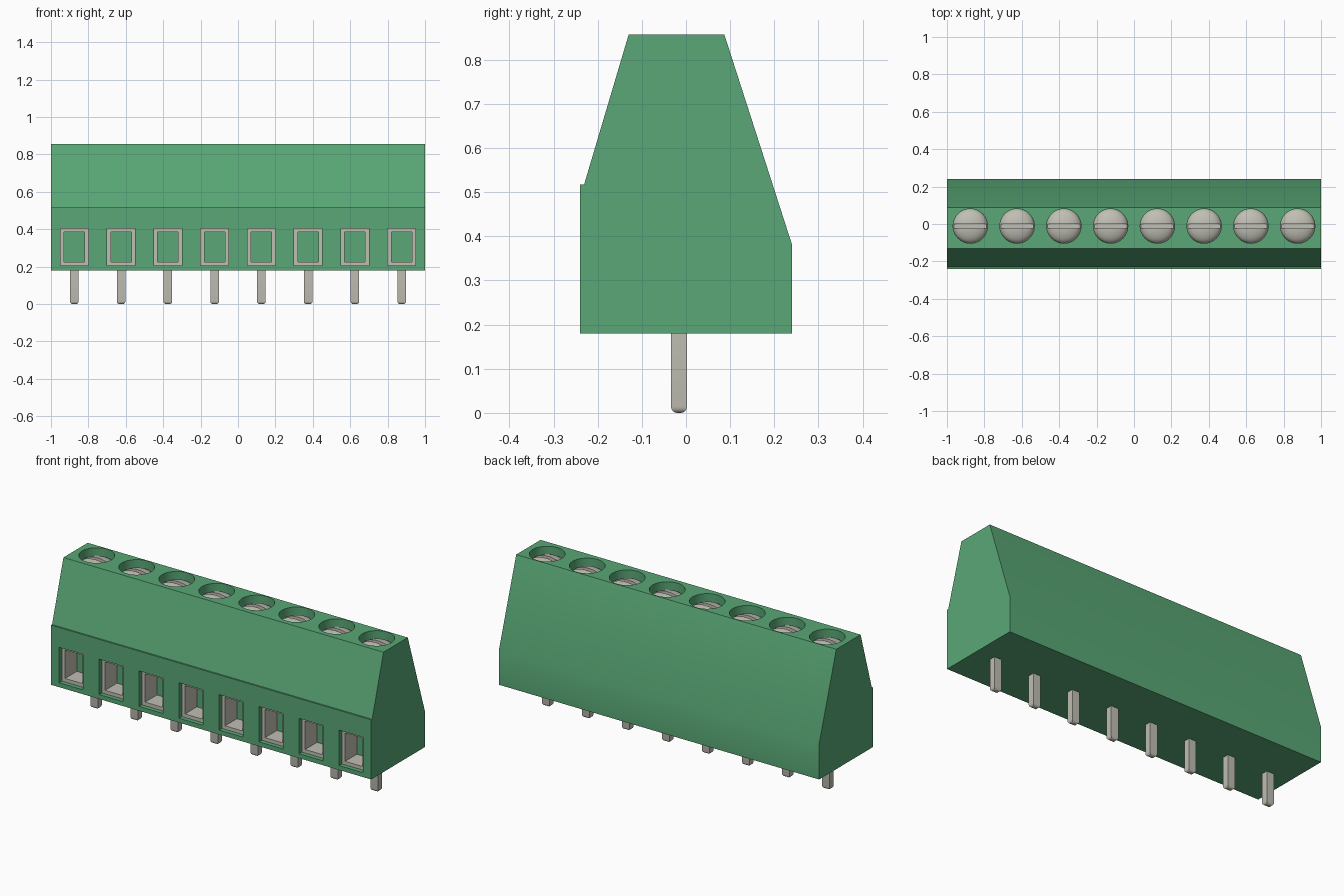
import bpy
import bmesh
import math
from mathutils import Matrix

if "Cube" in bpy.data.objects:
    bpy.data.objects.remove(bpy.data.objects["Cube"], do_unlink=True)

COUNT, PITCH = 8, 0.25
CENTRES = [(i - (COUNT - 1) / 2) * PITCH for i in range(COUNT)]
SCREW_Y, SCREW_R = -0.011, 0.092


def material(name, colour):
    m = bpy.data.materials.new(name)
    m.use_nodes = True
    m.diffuse_color = colour
    m.node_tree.nodes["Principled BSDF"].inputs["Base Color"].default_value = colour
    return m


GREEN = material("green plastic", (0.10, 0.39, 0.18, 1))
METAL = material("pale metal", (0.53, 0.52, 0.455, 1))


def finish(bm, name, mat):
    bmesh.ops.recalc_face_normals(bm, faces=bm.faces)
    mesh = bpy.data.meshes.new(name)
    bm.to_mesh(mesh)
    bm.free()
    mesh.materials.append(mat)
    obj = bpy.data.objects.new(name, mesh)
    bpy.context.collection.objects.link(obj)
    return obj


def add_box(bm, lo, hi):
    size = [b - a for a, b in zip(lo, hi)]
    mid = [(a + b) / 2 for a, b in zip(lo, hi)]
    mat = Matrix.Translation(mid) @ Matrix.Diagonal((*size, 1))
    return bmesh.ops.create_cube(bm, size=1, matrix=mat)["verts"]


def activate(obj):
    bpy.ops.object.select_all(action="DESELECT")
    obj.select_set(True)
    bpy.context.view_layer.objects.active = obj


def cut(obj, cutter):
    cutter.hide_render = True
    mod = obj.modifiers.new("cut", "BOOLEAN")
    mod.operation, mod.solver, mod.object = "DIFFERENCE", "EXACT", cutter
    activate(obj)
    bpy.ops.object.modifier_apply(modifier=mod.name)
    bpy.data.objects.remove(cutter, do_unlink=True)


def smooth(obj):
    activate(obj)
    bpy.ops.object.shade_smooth_by_angle(angle=math.radians(35))


# Housing: side profile extruded along x
PROFILE = [(-0.24, 0.18), (-0.24, 0.517), (-0.231, 0.517), (-0.13, 0.857),
           (0.087, 0.857), (0.24, 0.382), (0.24, 0.18)]
bm = bmesh.new()
face = bm.faces.new([bm.verts.new((-1, y, z)) for y, z in PROFILE])
ext = bmesh.ops.extrude_face_region(bm, geom=[face])["geom"]
bmesh.ops.translate(bm, vec=(2, 0, 0),
                    verts=[v for v in ext if isinstance(v, bmesh.types.BMVert)])
housing = finish(bm, "housing", GREEN)

# Screw wells and wire openings
bm = bmesh.new()
for x in CENTRES:
    bmesh.ops.create_cone(bm, cap_ends=True, segments=48, radius1=SCREW_R,
                          radius2=SCREW_R, depth=0.2,
                          matrix=Matrix.Translation((x, SCREW_Y, 0.86)))
    add_box(bm, (x - 0.075, -0.3, 0.205), (x + 0.075, -0.11, 0.405))
cut(housing, finish(bm, "opening_cutter", GREEN))
smooth(housing)

# Wire clamps: rectangular metal sleeves set back in the openings
for x in CENTRES:
    bm = bmesh.new()
    rings = []
    for half_w, half_h, y in [(0.075, 0.1, -0.215), (0.055, 0.08, -0.215),
                              (0.055, 0.08, -0.11), (0.075, 0.1, -0.11)]:
        rings.append([bm.verts.new((x + sx * half_w, y, 0.305 + sz * half_h))
                      for sx, sz in [(-1, -1), (1, -1), (1, 1), (-1, 1)]])
    for a, b in zip(rings, rings[1:] + rings[:1]):
        for i in range(4):
            j = (i + 1) % 4
            bm.faces.new((a[i], a[j], b[j], b[i]))
    finish(bm, "wire_clamp", METAL)

# Screws: domed heads turned from a profile, with one straight slot each
RIM_Z, DOME_H, RINGS, SIDES = 0.795, 0.043, 8, 48
for x in CENTRES:
    bm = bmesh.new()
    path = [(0, 0.765), (SCREW_R, 0.765)]
    for k in range(RINGS + 1):
        a = math.pi / 2 * k / RINGS
        path.append((SCREW_R * math.cos(a), RIM_Z + DOME_H * math.sin(a)))
    verts = [bm.verts.new((x + r, SCREW_Y, z)) for r, z in path]
    edges = [bm.edges.new(pair) for pair in zip(verts, verts[1:])]
    bmesh.ops.spin(bm, geom=verts + edges, cent=(x, SCREW_Y, 0), axis=(0, 0, 1),
                   angle=math.tau, steps=SIDES)
    bmesh.ops.remove_doubles(bm, verts=bm.verts, dist=0.0001)
    screw = finish(bm, "screw", METAL)
    bm = bmesh.new()
    add_box(bm, (x - 0.12, SCREW_Y - 0.012, 0.808), (x + 0.12, SCREW_Y + 0.012, 0.9))
    cut(screw, finish(bm, "slot_cutter", METAL))
    smooth(screw)

# Solder pins with rounded tips
for x in CENTRES:
    bm = bmesh.new()
    add_box(bm, (x - 0.023, -0.034, 0), (x + 0.023, 0.002, 0.19))
    tip = [e for e in bm.edges if all(v.co.z < 0.01 for v in e.verts)]
    bmesh.ops.bevel(bm, geom=tip, offset=0.014, segments=4, profile=0.5,
                    affect="EDGES")
    smooth(finish(bm, "solder_pin", METAL))
